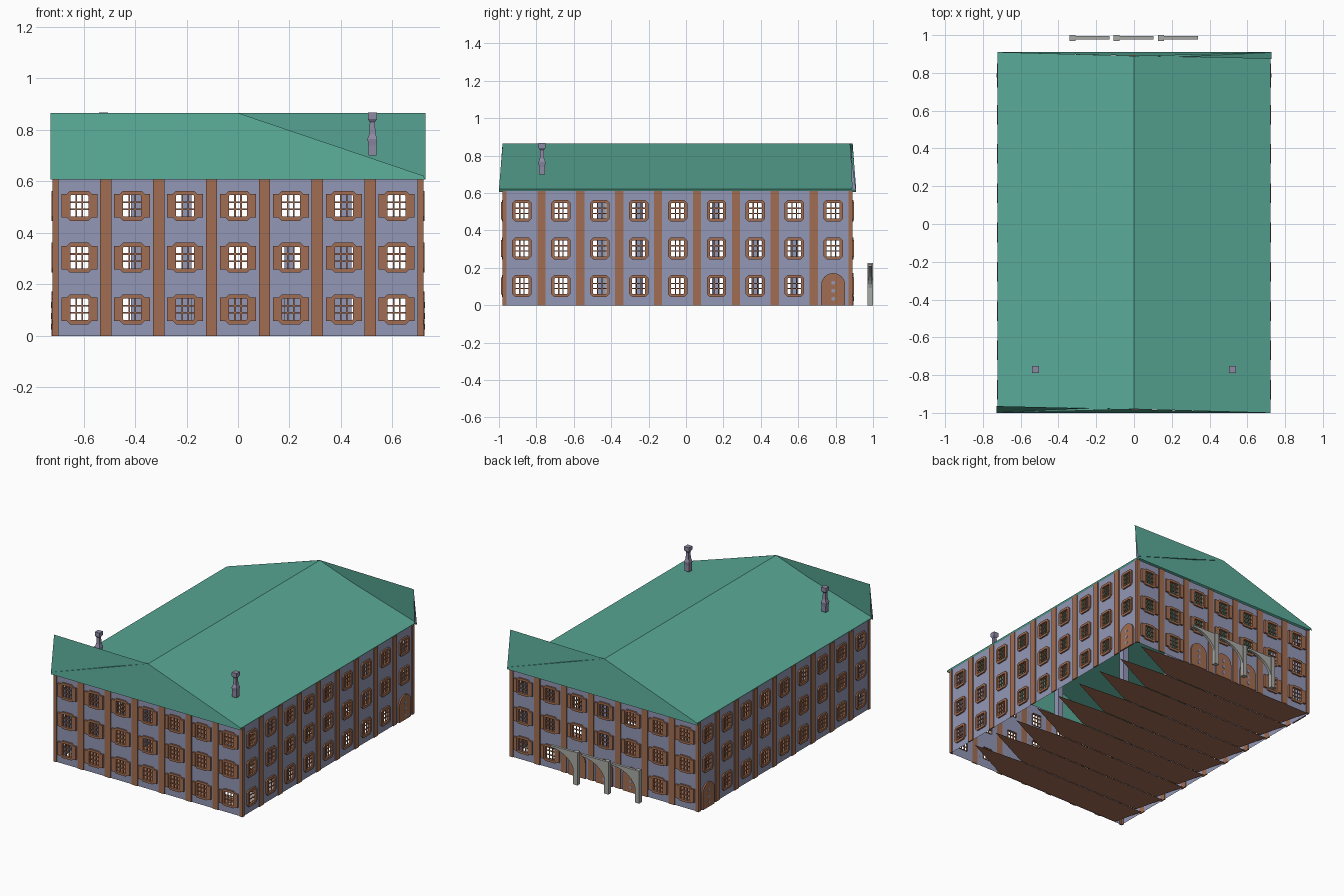
import bpy, bmesh, math
from mathutils import Vector

if "Cube" in bpy.data.objects:
    bpy.data.objects.remove(bpy.data.objects["Cube"])


def material(name, rgb):
    m = bpy.data.materials.new(name)
    m.use_nodes = True
    m.diffuse_color = (*rgb, 1)
    m.node_tree.nodes["Principled BSDF"].inputs["Base Color"].default_value = (*rgb, 1)
    return m


LAVENDER = material("lavender plaster", (0.29, 0.31, 0.46))
BROWN = material("terracotta brown", (0.36, 0.155, 0.085))
GREEN = material("roof green", (0.10, 0.40, 0.31))
GREY = material("stone grey", (0.40, 0.40, 0.38))
PURPLE = material("chimney purple", (0.27, 0.25, 0.37))


def finish(bm, name, mat, recalc=True):
    if recalc:
        bmesh.ops.recalc_face_normals(bm, faces=bm.faces)
    me = bpy.data.meshes.new(name)
    bm.to_mesh(me)
    bm.free()
    me.materials.append(mat)
    ob = bpy.data.objects.new(name, me)
    bpy.context.collection.objects.link(ob)
    return ob


def face(bm, pts):
    return bm.faces.new([bm.verts.new(p) for p in pts])


def bridge(bm, a, b):
    for i in range(len(a)):
        j = (i + 1) % len(a)
        bm.faces.new((a[i], a[j], b[j], b[i]))


def prism(bm, near, far):
    a, b = [bm.verts.new(p) for p in near], [bm.verts.new(p) for p in far]
    bm.faces.new(a)
    bm.faces.new(b)
    bridge(bm, a, b)


MID_Y = -0.045
HALF_X, HALF_Y, WALL_TOP = 0.715, 0.93, 0.612
ROWS = (0.103, 0.304, 0.505)
OPEN_W, OPEN_H = 0.035, 0.042


class Facade:
    """One wall with its own across, up and outward directions."""

    def __init__(self, name, across, dist, half, count, step, doors, shutters):
        self.name, self.half, self.count = name, half, count
        self.u = Vector(across)
        self.n = self.u.cross(Vector((0, 0, 1)))
        self.o = Vector((0, MID_Y, 0)) + self.n * dist
        self.cols = [(i - (count - 1) / 2) * step for i in range(count)]
        self.step, self.doors, self.shutters = step, doors, shutters

    def at(self, u, z, d=0.0):
        return self.o + self.u * u + self.n * d + Vector((0, 0, z))

    def slab(self, bm, outline, d0, d1):
        prism(bm, [self.at(u, z, d0) for u, z in outline],
              [self.at(u, z, d1) for u, z in outline])

    def box(self, bm, u0, u1, z0, z1, d0, d1):
        self.slab(bm, [(u0, z0), (u1, z0), (u1, z1), (u0, z1)], d0, d1)

    def wall(self):
        bm = bmesh.new()
        us = [-self.half] + [c + s for c in self.cols for s in (-OPEN_W, OPEN_W)] + [self.half]
        zs = [0] + [r + s for r in ROWS for s in (-OPEN_H, OPEN_H)] + [WALL_TOP]
        for i in range(len(us) - 1):
            for j in range(len(zs) - 1):
                window = i % 2 and j % 2
                if window and not (j == 1 and i // 2 in self.doors):
                    continue
                face(bm, [self.at(u, z) for u, z in (
                    (us[i], zs[j]), (us[i + 1], zs[j]),
                    (us[i + 1], zs[j + 1]), (us[i], zs[j + 1]))])
        bmesh.ops.remove_doubles(bm, verts=bm.verts, dist=1e-5)
        finish(bm, self.name + "_wall", LAVENDER, False)

    def pilasters(self):
        bm = bmesh.new()
        for i in range(self.count + 1):
            c = (i - self.count / 2) * self.step
            lo, hi = max(c - 0.022, -self.half - 0.006), min(c + 0.022, self.half + 0.006)
            self.box(bm, lo, hi, 0, WALL_TOP, -0.002, 0.006)
        finish(bm, self.name + "_pilasters", BROWN)

    def ring(self, bm, c, r, w, h):
        def loop(w, h, k, d):
            pts = [(w, k - h), (w, h - k), (w - k, h), (k - w, h),
                   (-w, h - k), (-w, k - h), (k - w, -h), (w - k, -h)]
            return [bm.verts.new(self.at(c + x, r + z, d)) for x, z in pts]
        loops = [loop(w, h, 0.016, 0), loop(w, h, 0.016, 0.01),
                 loop(OPEN_W, OPEN_H, 0.003, 0.01), loop(OPEN_W, OPEN_H, 0.003, -0.008)]
        for a, b in zip(loops, loops[1:]):
            bridge(bm, a, b)

    def windows(self):
        frames, bars, shutters = bmesh.new(), bmesh.new(), bmesh.new()
        for i, c in enumerate(self.cols):
            for j, r in enumerate(ROWS):
                if j == 0 and i in self.doors:
                    continue
                self.ring(frames, c, r, 0.052, 0.058)
                for s in (-1, 1):
                    b = c + s * OPEN_W / 3
                    self.box(bars, b - 0.003, b + 0.003, r - OPEN_H, r + OPEN_H, -0.005, 0.001)
                    b = r + s * OPEN_H / 3
                    self.box(bars, c - OPEN_W, c + OPEN_W, b - 0.003, b + 0.003, -0.004, 0.002)
                    if self.shutters:
                        lo, hi = sorted((c + s * 0.046, c + s * 0.07))
                        self.box(shutters, lo, hi, r - 0.046, r + 0.046, 0, 0.013)
        finish(frames, self.name + "_window_frames", BROWN)
        finish(bars, self.name + "_window_bars", BROWN)
        if self.shutters:
            finish(shutters, self.name + "_shutters", BROWN)
        else:
            shutters.free()

    def doorways(self):
        panels, studs = bmesh.new(), bmesh.new()
        for i in self.doors:
            c, w = self.cols[i], 0.064
            arc = [math.pi * k / 12 for k in range(13)]
            self.slab(panels, [(c - w, 0), (c + w, 0)]
                      + [(c + w * math.cos(a), 0.108 + w * math.sin(a)) for a in arc], 0, 0.01)
            for z in (0.12, 0.077, 0.035):
                dot = [math.tau * k / 8 for k in range(8)]
                self.slab(studs, [(c + 0.011 * math.cos(a), z + 0.011 * math.sin(a))
                                  for a in dot], 0.009, 0.012)
        finish(panels, self.name + "_doors", BROWN)
        finish(studs, self.name + "_door_lights", LAVENDER)


for f in (Facade("front", (1, 0, 0), HALF_Y, HALF_X, 7, 0.2055, (), True),
          Facade("back", (-1, 0, 0), HALF_Y, HALF_X, 7, 0.2055, (2, 3, 4), True),
          Facade("right", (0, 1, 0), HALF_X, HALF_Y, 9, 0.208, (8,), False),
          Facade("left", (0, -1, 0), HALF_X, HALF_Y, 9, 0.208, (0,), False)):
    f.wall()
    f.pilasters()
    f.windows()
    if f.doors:
        f.doorways()

# Roof: two slopes with turned-in eaves, and a lopsided leaning panel at each end
slopes, panels, cheeks = bmesh.new(), bmesh.new(), bmesh.new()
for s in (1, -1):
    def turned(x, y, z):
        return (s * x, MID_Y + s * (y - MID_Y), z)
    face(slopes, [turned(*p) for p in (
        (0, -0.98, 0.865), (0.722, -1, 0.622), (0.722, 0.91, 0.622), (0, 0.89, 0.865))])
    face(slopes, [turned(*p) for p in (
        (0.722, -1, 0.622), (0.712, -1, 0.606), (0.712, 0.91, 0.606), (0.722, 0.91, 0.622))])
    face(panels, [turned(*p) for p in (
        (-0.728, -1, 0.607), (0.728, -1, 0.607), (0.72, -0.999, 0.622),
        (0, -0.981, 0.866), (-0.728, -0.964, 0.866))])
    face(cheeks, [turned(*p) for p in (
        (-0.726, -0.999, 0.612), (-0.726, -0.968, 0.84), (-0.726, -0.978, 0.62))])
finish(slopes, "roof_slopes", GREEN, False)
finish(panels, "roof_end_panels", GREEN, False)
finish(cheeks, "roof_end_cheeks", LAVENDER, False)

# Chimneys: square shafts with a swollen foot and a cap
bm = bmesh.new()
PROFILE = ((0.70, 0.016), (0.74, 0.016), (0.765, 0.019), (0.785, 0.012),
           (0.83, 0.010), (0.842, 0.018), (0.868, 0.018))
for x in (-0.522, 0.522):
    loops = [[bm.verts.new((x + r * a, -0.77 + r * b, z))
              for a, b in ((-1, -1), (1, -1), (1, 1), (-1, 1))] for z, r in PROFILE]
    for a, b in zip(loops, loops[1:]):
        bridge(bm, a, b)
    bm.faces.new(loops[0])
    bm.faces.new(loops[-1])
finish(bm, "chimneys", PURPLE)

# Free-standing half arches behind the back doors
bm = bmesh.new()
for x in (-0.342, -0.108, 0.128):
    curve = [math.pi / 2 * k / 10 for k in range(11)]
    spandrel = [(x + 0.02, 0.22)] + [
        (x + 0.212 - 0.182 * math.cos(a), 0.07 + 0.137 * math.sin(a)) for a in curve] + [
        (x + 0.212, 0.22)]
    prism(bm, [(a, 0.977, z) for a, z in spandrel], [(a, 0.995, z) for a, z in spandrel])
    post = ((x, 0.97), (x + 0.032, 0.97), (x + 0.032, 1.0), (x, 1.0))
    prism(bm, [(*p, 0) for p in post], [(*p, 0.225) for p in post])
finish(bm, "back_arches", GREY)

# Ground floor of ragged boards, one per bay
bm = bmesh.new()
for i in range(9):
    y0 = MID_Y - HALF_Y + i * 0.2067
    y1 = y0 + 0.204
    face(bm, [(x, y, 0.003) for x, y in (
        (-0.66, y0), (-0.71, y1), (0.3, y1), (0.66, y1 - 0.03), (0.3, y0))])
finish(bm, "floor_boards", BROWN, False)

# Slim inner posts
bm = bmesh.new()
for x, y, top in ((-0.395, -0.45, 0.6), (0.42, -0.25, 0.6), (-0.2, 0.16, 0.6),
                  (0.2, 0.58, 0.4), (0.395, 0.37, 0.4)):
    square = [(x + a * 0.02, y + b * 0.02) for a, b in ((-1, -1), (1, -1), (1, 1), (-1, 1))]
    prism(bm, [(*p, 0.004) for p in square], [(*p, top) for p in square])
finish(bm, "inner_posts", LAVENDER)
